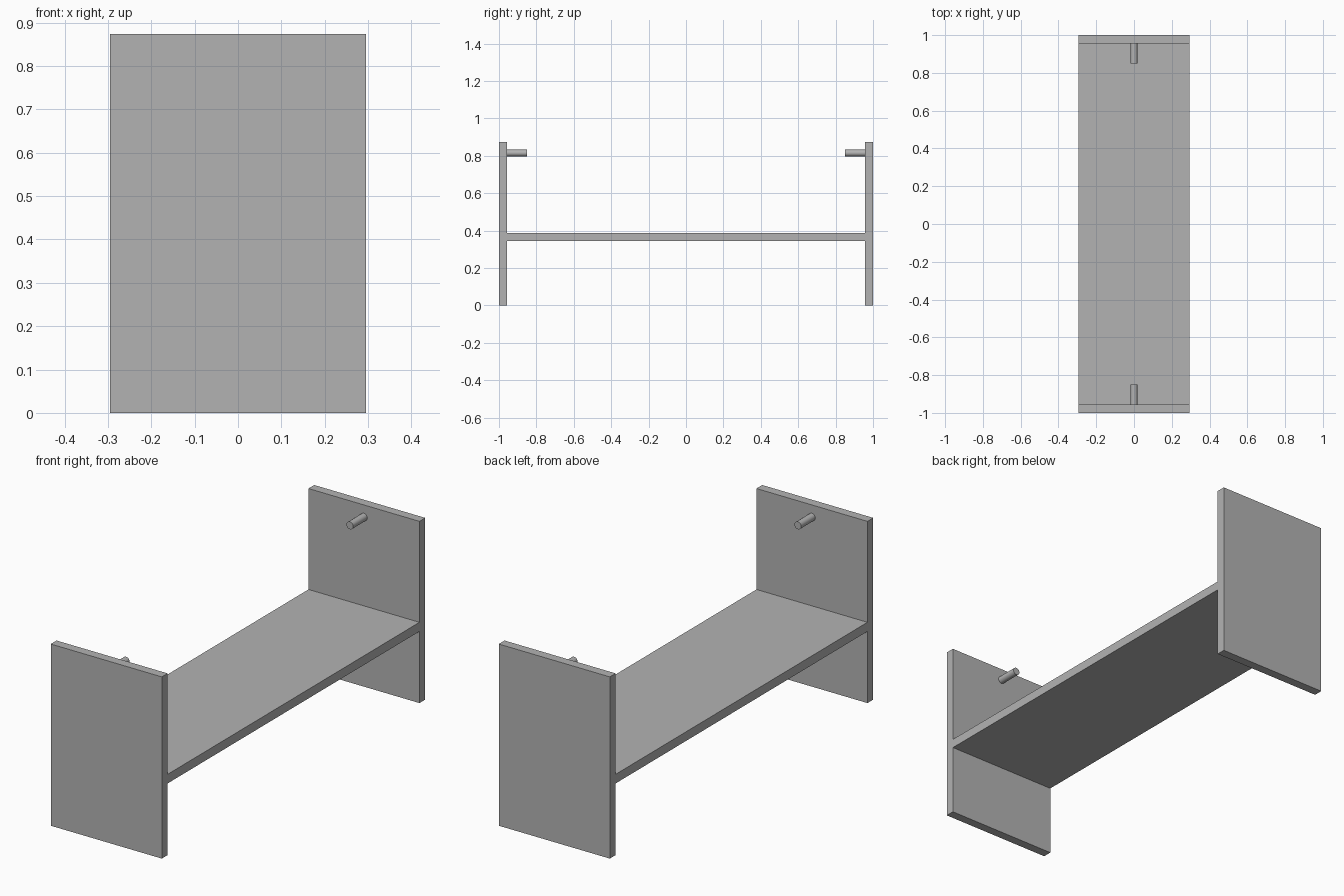
import bpy
import math

cube = bpy.data.objects.get("Cube")
if cube:
    bpy.data.objects.remove(cube, do_unlink=True)

WIDTH, HEIGHT, THICK = 0.59, 0.873, 0.044
SHELF_TOP = 0.388
PEG_RADIUS, PEG_LENGTH, PEG_Z = 0.018, 0.107, 0.815

grey = bpy.data.materials.new("plain_grey")
grey.use_nodes = True
colour = (0.45, 0.45, 0.45, 1)
grey.diffuse_color = colour
grey.node_tree.nodes["Principled BSDF"].inputs["Base Color"].default_value = colour


def finish(name):
    obj = bpy.context.object
    obj.name = name
    obj.data.materials.append(grey)
    return obj


def board(name, size, centre):
    bpy.ops.mesh.primitive_cube_add(size=1, location=centre)
    obj = finish(name)
    obj.scale = size
    bpy.ops.object.transform_apply(location=False, rotation=False, scale=True)


def peg(name, y):
    bpy.ops.mesh.primitive_cylinder_add(
        vertices=24, radius=PEG_RADIUS, depth=PEG_LENGTH,
        location=(0, y, PEG_Z), rotation=(math.pi / 2, 0, 0))
    finish(name)
    bpy.ops.object.shade_smooth_by_angle(angle=math.radians(40))


# Upright end panels, each with a round peg pointing inward
inner = 1 - THICK
for side, label in ((-1, "front"), (1, "back")):
    board(label + "_panel", (WIDTH, THICK, HEIGHT),
          (0, side * (1 - THICK / 2), HEIGHT / 2))
    peg(label + "_peg", side * (inner - PEG_LENGTH / 2))

# Horizontal shelf between the panels
board("shelf", (WIDTH, 2 * inner, THICK), (0, 0, SHELF_TOP - THICK / 2))
